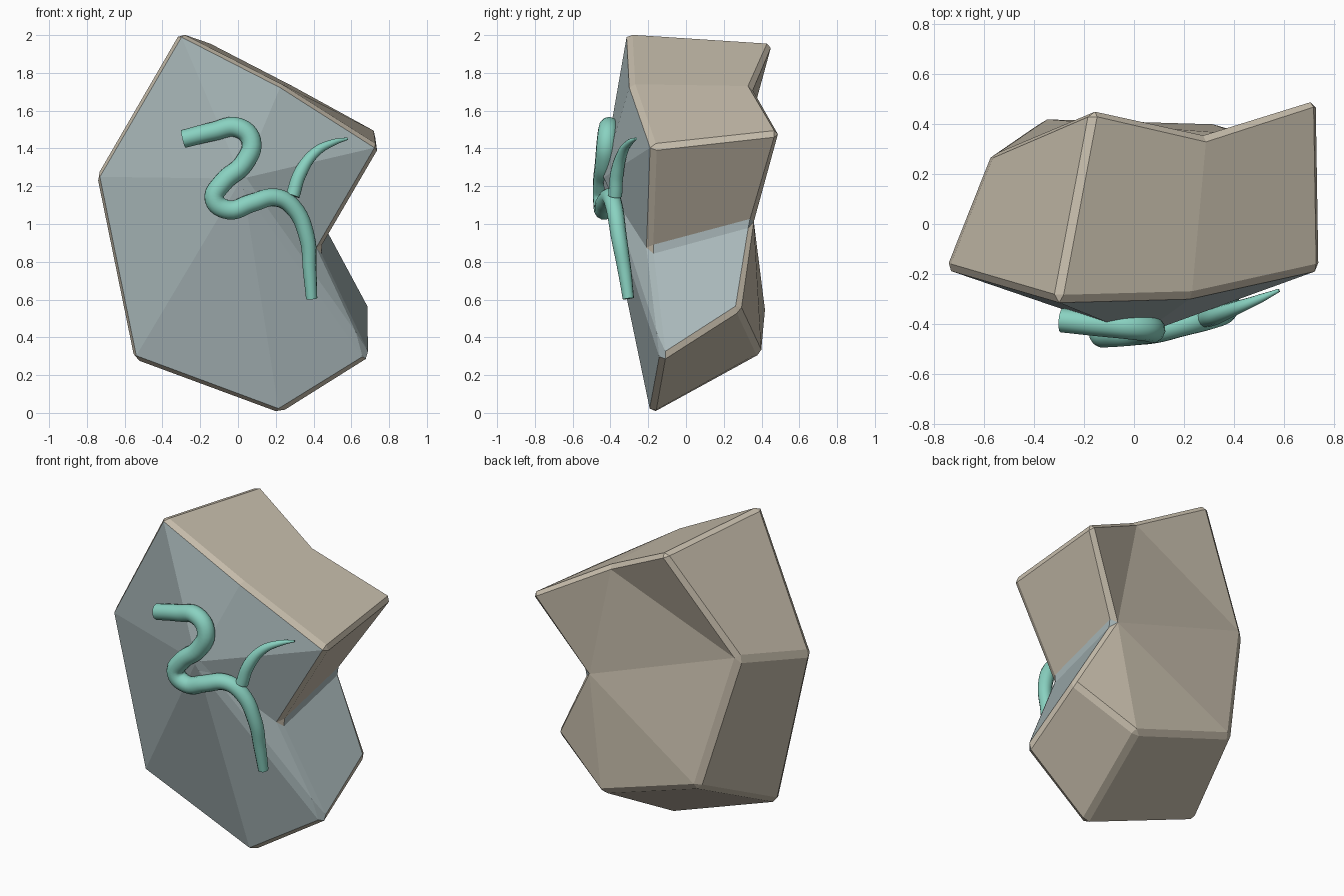
import bpy, bmesh

if "Cube" in bpy.data.objects:
    bpy.data.objects.remove(bpy.data.objects["Cube"])


def make_material(name, rgb):
    m = bpy.data.materials.new(name)
    m.diffuse_color = (*rgb, 1.0)
    m.use_nodes = True
    m.node_tree.nodes["Principled BSDF"].inputs["Base Color"].default_value = m.diffuse_color
    return m


stone_tan = make_material("tan_stone", (0.57, 0.51, 0.41))
stone_blue = make_material("blue_grey_stone", (0.39, 0.47, 0.48))
vine_teal = make_material("teal_vine", (0.25, 0.64, 0.53))

# Rock outline: matching front and back corners, clockwise from the top
front = [(-0.31, -0.31, 2.015), (0.23, -0.295, 1.74), (0.75, -0.18, 1.41),
         (0.43, -0.20, 0.86), (0.70, -0.13, 0.285), (0.22, -0.185, -0.012),
         (-0.555, -0.14, 0.275), (-0.755, -0.18, 1.25)]
back = [(-0.165, 0.46, 1.965), (0.29, 0.355, 1.73), (0.74, 0.50, 1.485),
        (0.45, 0.36, 1.01), (0.70, 0.285, 0.555), (0.31, 0.40, 0.31),
        (-0.375, 0.42, 0.53), (-0.57, 0.285, 1.34)]
peak = (0.02, -0.445, 1.24)
n = len(front)

bm = bmesh.new()
fv = [bm.verts.new(p) for p in front]
bv = [bm.verts.new(p) for p in back]
pv = bm.verts.new(peak)


def add_face(verts, mat):
    bm.faces.new(verts).material_index = mat


for i in range(n):
    j = (i + 1) % n
    # Faceted front fan
    add_face((pv, fv[j], fv[i]), 1)
    # Sides, with the lower notch wall in the front colour
    add_face((fv[i], fv[j], bv[j], bv[i]), 1 if i == 3 else 0)
# Faceted back
for tri in [(0, 1, 7), (1, 2, 3), (1, 3, 7), (3, 6, 7), (3, 5, 6), (3, 4, 5)]:
    add_face([bv[k] for k in tri], 0)
bmesh.ops.recalc_face_normals(bm, faces=bm.faces[:])

mesh = bpy.data.meshes.new("rock")
bm.to_mesh(mesh)
bm.free()
mesh.materials.append(stone_tan)
mesh.materials.append(stone_blue)
rock = bpy.data.objects.new("rock", mesh)
bpy.context.collection.objects.link(rock)

# Chipped edges
bev = rock.modifiers.new("chipped_edges", 'BEVEL')
bev.width = 0.026
bev.segments = 1
bev.limit_method = 'ANGLE'
bev.angle_limit = 0.52


def tube(name, points):
    """Smooth tapered tube through (x, y, z, radius) points."""
    cu = bpy.data.curves.new(name, 'CURVE')
    cu.dimensions = '3D'
    cu.bevel_depth = 1.0
    cu.bevel_resolution = 4
    cu.resolution_u = 6
    cu.use_fill_caps = True
    sp = cu.splines.new('BEZIER')
    sp.bezier_points.add(len(points) - 1)
    for bp, (x, y, z, r) in zip(sp.bezier_points, points):
        bp.co = (x, y, z)
        bp.radius = r
        bp.handle_left_type = bp.handle_right_type = 'AUTO'
    cu.materials.append(vine_teal)
    ob = bpy.data.objects.new(name, cu)
    bpy.context.collection.objects.link(ob)


# Winding vine
tube("main_vine", [
    (-0.29, -0.385, 1.45, 0.048), (-0.13, -0.40, 1.49, 0.05),
    (0.00, -0.41, 1.51, 0.053), (0.07, -0.42, 1.44, 0.053),
    (0.03, -0.43, 1.32, 0.053), (-0.08, -0.44, 1.22, 0.053),
    (-0.125, -0.44, 1.13, 0.053), (-0.05, -0.435, 1.075, 0.052),
    (0.07, -0.43, 1.11, 0.05), (0.20, -0.40, 1.14, 0.048),
    (0.29, -0.38, 1.09, 0.046), (0.365, -0.355, 0.93, 0.042),
    (0.38, -0.325, 0.75, 0.036), (0.39, -0.305, 0.605, 0.03)])

# Thin side shoot
tube("vine_branch", [
    (0.29, -0.375, 1.15, 0.038), (0.33, -0.365, 1.27, 0.036),
    (0.41, -0.335, 1.38, 0.027), (0.50, -0.30, 1.43, 0.018),
    (0.58, -0.265, 1.452, 0.007)])
